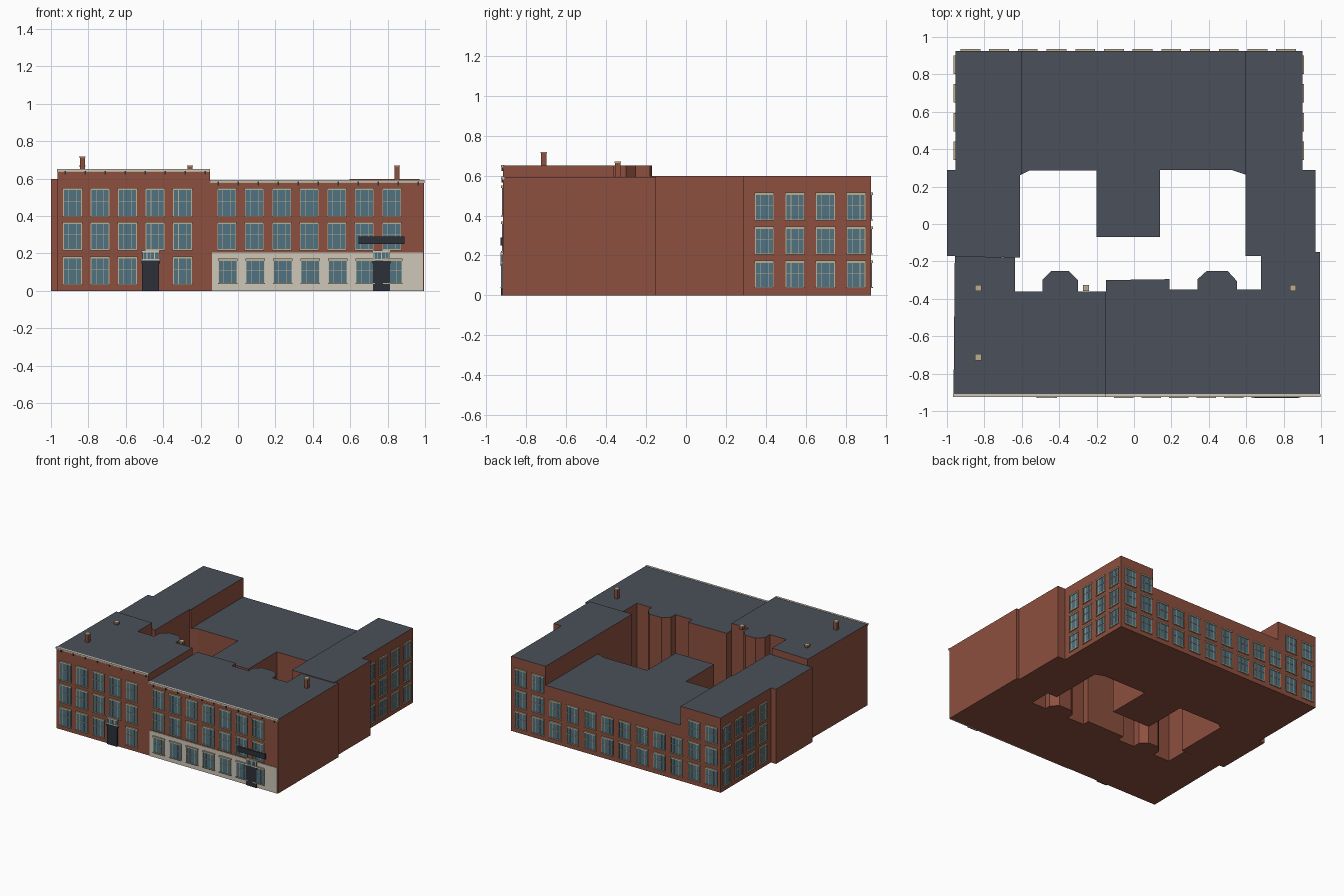
import bpy, bmesh
from mathutils import Matrix, Vector
from math import pi

if "Cube" in bpy.data.objects:
    bpy.data.objects.remove(bpy.data.objects["Cube"])


def material(name, rgb):
    m = bpy.data.materials.new(name)
    m.diffuse_color = (*rgb, 1)
    m.use_nodes = True
    m.node_tree.nodes["Principled BSDF"].inputs["Base Color"].default_value = m.diffuse_color
    return m


MATS = [material(n, c) for n, c in [
    ("brick", (0.27, 0.08, 0.05)), ("roof", (0.07, 0.08, 0.10)),
    ("stone", (0.62, 0.57, 0.48)), ("trim", (0.50, 0.42, 0.28)),
    ("glass", (0.08, 0.17, 0.22)), ("dark", (0.025, 0.03, 0.04))]]
BRICK, ROOF, STONE, TRIM, GLASS, DARK = range(6)


def finish(name, bm):
    me = bpy.data.meshes.new(name)
    bmesh.ops.recalc_face_normals(bm, faces=bm.faces)
    bm.to_mesh(me)
    bm.free()
    for m in MATS:
        me.materials.append(m)
    ob = bpy.data.objects.new(name, me)
    bpy.context.collection.objects.link(ob)
    return ob


def block(name, outline, height):
    """Extruded footprint: brick walls, slate roof."""
    bm = bmesh.new()
    base = bm.faces.new([bm.verts.new((x, y, 0)) for x, y in outline])
    ext = bmesh.ops.extrude_face_region(bm, geom=[base], use_keep_orig=True)["geom"]
    for g in ext:
        if isinstance(g, bmesh.types.BMVert):
            g.co.z = height
        elif isinstance(g, bmesh.types.BMFace):
            g.material_index = ROOF
    finish(name, bm)


def box(bm, frame, u0, u1, d0, d1, z0, z1, mat):
    """Box in wall space: u along the wall, d outward, z up."""
    size = Matrix.Diagonal((u1 - u0, d1 - d0, z1 - z0, 1))
    mid = Matrix.Translation(((u0 + u1) / 2, -(d0 + d1) / 2, (z0 + z1) / 2))
    vs = bmesh.ops.create_cube(bm, size=1, matrix=frame @ mid @ size)["verts"]
    for f in {f for v in vs for f in v.link_faces}:
        f.material_index = mat


def window(bm, frame, u, z0, z1, w=0.1):
    h, t = w / 2, 0.004
    box(bm, frame, u - h, u + h, -0.01, 0.004, z0, z1, GLASS)
    for s in (-1, 1):                                   # jambs and mullions
        for off, wid in ((h - t / 2, t), (h * 0.42, 0.003)):
            c = u + s * off
            box(bm, frame, c - wid / 2, c + wid / 2, 0, 0.007, z0, z1, TRIM)
    zm = z0 + (z1 - z0) * 0.55                          # meeting rail
    box(bm, frame, u - h, u + h, 0, 0.007, zm - 0.0015, zm + 0.0015, TRIM)
    box(bm, frame, u - h - 0.003, u + h + 0.003, 0, 0.01, z1 - 0.007, z1 + 0.004, TRIM)
    box(bm, frame, u - h - 0.003, u + h + 0.003, 0, 0.01, z0 - 0.004, z0 + 0.003, TRIM)


# Wall frames
FRONT = Matrix.Translation((0, -0.915, 0))
BACK = Matrix.Translation((0, 0.925, 0)) @ Matrix.Rotation(pi, 4, 'Z')
RIGHT = Matrix.Translation((0.9, 0, 0)) @ Matrix.Rotation(pi / 2, 4, 'Z')
LEFT = Matrix.Translation((-0.955, 0, 0)) @ Matrix.Rotation(-pi / 2, 4, 'Z')

# Building blocks
block("front_left_block", [
    (-0.965, -0.915), (-0.15, -0.915), (-0.15, -0.36), (-0.30, -0.36), (-0.30, -0.30),
    (-0.35, -0.25), (-0.44, -0.25), (-0.49, -0.30), (-0.49, -0.36), (-0.635, -0.36),
    (-0.635, -0.18), (-0.958, -0.17)], 0.65)
block("front_right_block", [
    (-0.15, -0.915), (0.995, -0.915), (0.995, -0.15), (0.97, -0.15), (0.97, -0.17),
    (0.68, -0.17), (0.68, -0.35), (0.55, -0.35), (0.55, -0.305), (0.50, -0.25),
    (0.39, -0.25), (0.34, -0.295), (0.34, -0.35), (0.19, -0.35), (0.19, -0.295),
    (-0.15, -0.30)], 0.592)
block("left_wing", [
    (-1, -0.17), (-0.61, -0.18), (-0.61, 0.26), (-0.6, 0.265), (-0.6, 0.925),
    (-0.955, 0.925), (-0.955, 0.29), (-1, 0.29)], 0.597)
block("right_wing", [
    (0.595, -0.17), (0.97, -0.17), (0.97, 0.29), (0.9, 0.29), (0.9, 0.925),
    (0.595, 0.925)], 0.597)
block("rear_centre_block", [
    (-0.6, 0.925), (-0.6, 0.265), (-0.56, 0.285), (-0.2, 0.285), (-0.2, -0.07),
    (0.14, -0.07), (0.14, 0.29), (0.52, 0.29), (0.595, 0.265), (0.595, 0.925)], 0.445)

# Front windows
bm = bmesh.new()
for i in range(5):
    for z0, z1 in ((0.035, 0.18), (0.22, 0.365), (0.398, 0.545)):
        if not (i == 3 and z0 < 0.1):
            window(bm, FRONT, -0.885 + i * 0.147, z0, z1)
finish("front_left_windows", bm)

bm = bmesh.new()
shop = FRONT @ Matrix.Translation((0, -0.004, 0))
for i in range(7):
    u = -0.06 + i * 0.147
    for z0, z1 in ((0.22, 0.365), (0.398, 0.545)):
        window(bm, FRONT, u, z0, z1)
    window(bm, shop, u + 0.005, 0.04, 0.168)
finish("front_right_windows", bm)

# Side and back windows
FLOORS = ((0.04, 0.17), (0.208, 0.34), (0.378, 0.51))
for name, frame, s in (("right_side_windows", RIGHT, 1), ("left_side_windows", LEFT, -1)):
    bm = bmesh.new()
    for i in range(4):
        for z0, z1 in FLOORS:
            window(bm, frame, s * (0.392 + i * 0.153), z0, z1, 0.093)
    finish(name, bm)

bm = bmesh.new()
for i in range(12):
    x = -0.875 + i * 0.1535
    for z0, z1 in FLOORS if i in (0, 1, 10, 11) else FLOORS[:2]:
        window(bm, BACK, -x, z0, z1, 0.1)
finish("back_windows", bm)

# Pale stone ground-floor facing
bm = bmesh.new()
box(bm, FRONT, -0.14, 0.99, -0.005, 0.004, 0, 0.205, STONE)
finish("stone_base", bm)

# Cornices with brackets
for name, u0, u1, z in (("left_cornice", -0.968, -0.15, 0.652),
                        ("right_cornice", -0.15, 0.997, 0.594)):
    bm = bmesh.new()
    box(bm, FRONT, u0, u1, -0.006, 0.011, z - 0.01, z, STONE)
    box(bm, FRONT, u0, u1, -0.003, 0.006, z - 0.016, z - 0.01, TRIM)
    n = round((u1 - u0) / 0.107)
    for i in range(n):
        u = u0 + 0.045 + i * 0.107
        box(bm, FRONT, u - 0.004, u + 0.004, 0, 0.008, z - 0.03, z - 0.01, DARK)
    finish(name, bm)

# Entrance doors with transom and hood
for name, u in (("left_door", -0.467), ("right_door", 0.767)):
    bm = bmesh.new()
    box(bm, FRONT, u - 0.045, u + 0.045, -0.005, 0.012, 0, 0.147, DARK)
    box(bm, FRONT, u - 0.05, u + 0.05, 0, 0.013, 0.147, 0.165, DARK)
    box(bm, FRONT, u - 0.044, u + 0.044, 0, 0.01, 0.165, 0.208, GLASS)
    for k in range(5):
        c = u - 0.04 + k * 0.02
        box(bm, FRONT, c - 0.002, c + 0.002, 0, 0.013, 0.165, 0.208, STONE)
    box(bm, FRONT, u - 0.048, u + 0.048, 0, 0.014, 0.206, 0.215, STONE)
    box(bm, FRONT, u - 0.055, u + 0.055, 0, 0.014, 0.163, 0.17, STONE)
    finish(name, bm)

# Blank sign board
bm = bmesh.new()
box(bm, FRONT, 0.645, 0.89, 0, 0.013, 0.25, 0.291, DARK)
finish("sign_board", bm)

# Chimneys with caps
for i, (x, y, z0, z1) in enumerate(((-0.832, -0.712, 0.64, 0.718), (-0.832, -0.342, 0.64, 0.67),
                                    (-0.257, -0.342, 0.64, 0.67), (0.85, -0.342, 0.58, 0.67))):
    bm = bmesh.new()
    at = Matrix.Translation((x, y, 0))
    box(bm, at, -0.014, 0.014, -0.014, 0.014, z0, z1 - 0.006, BRICK)
    box(bm, at, -0.017, 0.017, -0.017, 0.017, z1 - 0.006, z1, TRIM)
    finish(f"chimney_{i + 1}", bm)
